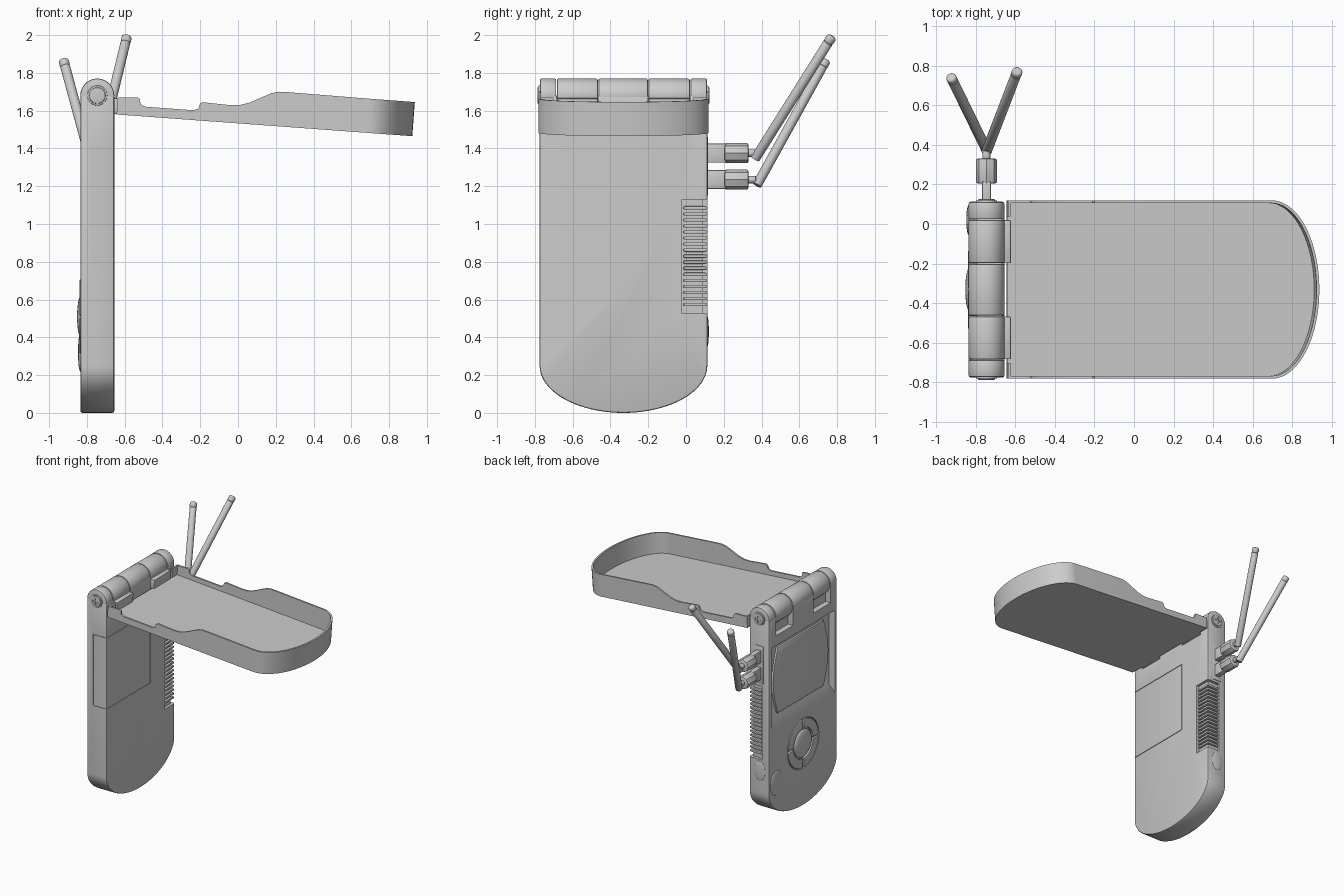
import bpy, bmesh, math
from mathutils import Vector, Matrix

if "Cube" in bpy.data.objects:
    bpy.data.objects.remove(bpy.data.objects["Cube"])


def make(name, bm, bevel=0.0, segs=2):
    bmesh.ops.recalc_face_normals(bm, faces=bm.faces)
    me = bpy.data.meshes.new(name)
    bm.to_mesh(me)
    bm.free()
    ob = bpy.data.objects.new(name, me)
    bpy.context.collection.objects.link(ob)
    if bevel:
        m = ob.modifiers.new("bevel", 'BEVEL')
        m.width, m.segments, m.limit_method, m.angle_limit = bevel, segs, 'ANGLE', math.radians(50)
        apply(ob, m)
    return ob


def activate(ob):
    bpy.ops.object.select_all(action='DESELECT')
    ob.select_set(True)
    bpy.context.view_layer.objects.active = ob


def apply(ob, m):
    activate(ob)
    bpy.ops.object.modifier_apply(modifier=m.name)


def box(name, lo, hi, bevel=0.0):
    lo, hi = Vector(lo), Vector(hi)
    bm = bmesh.new()
    bmesh.ops.create_cube(bm, size=1, matrix=Matrix.Translation((lo + hi) / 2) @ Matrix.Diagonal((*(hi - lo), 1)))
    return make(name, bm, bevel)


def rod(name, a, b, r, bevel=0.0, n=32, segs=2):
    a, b = Vector(a), Vector(b)
    d = b - a
    bm = bmesh.new()
    bmesh.ops.create_cone(bm, cap_ends=True, segments=n, radius1=r, radius2=r, depth=d.length,
                          matrix=Matrix.Translation((a + b) / 2) @ d.to_track_quat('Z', 'Y').to_matrix().to_4x4())
    return make(name, bm, bevel, segs)


def prism(name, pts, x0, x1, bevel=0.0, pts1=None):
    bm = bmesh.new()
    a = [bm.verts.new((x0, y, z)) for y, z in pts]
    b = [bm.verts.new((x1, y, z)) for y, z in (pts1 or pts)]
    bm.faces.new(a)
    bm.faces.new(b)
    for i in range(len(a)):
        j = (i + 1) % len(a)
        bm.faces.new((a[i], a[j], b[j], b[i]))
    return make(name, bm, bevel)


def ellipsoid(name, c, r):
    bm = bmesh.new()
    bmesh.ops.create_uvsphere(bm, u_segments=32, v_segments=16, radius=1,
                              matrix=Matrix.Translation(c) @ Matrix.Diagonal((*r, 1)))
    return make(name, bm)


def cut(ob, cutter):
    m = ob.modifiers.new("cut", 'BOOLEAN')
    m.operation, m.solver, m.object = 'DIFFERENCE', 'EXACT', cutter
    apply(ob, m)
    bpy.data.objects.remove(cutter)


XB, XF, XC = -0.835, -0.655, -0.745      # screen face, rear face, middle
Y0, Y1, YC = -0.775, 0.113, -0.331
HZ = 1.68                                # hinge axis height

# body slab with elliptical bottom
arc = [(YC + (Y1 - YC) * math.cos(t), 0.25 - 0.25 * math.sin(t))
       for t in [math.pi * i / 40 for i in range(41)]]
body = prism("body", arc + [(Y0, HZ), (Y1, HZ)], XB, XF, 0.01)

# hinge slots, vent recess and battery panel grooves
knuckles = [(-0.685, -0.465), (-0.2, 0.022)]
for a, b in knuckles:
    cut(body, box("c", (-0.9, a, 1.53), (-0.79, b, 1.8)))
    cut(body, box("c", (-0.67, a, 1.57), (-0.6, b, 1.8)))
cut(body, box("c", (-0.677, -0.022, 0.525), (-0.6, 0.2, 1.13)))
cut(body, box("c", (-0.77, 0.09, 0.525), (-0.6, 0.2, 1.13)))
g = 0.005
for z in (0.815, 1.4):
    cut(body, box("c", (XF - g, -0.9, z - g / 2), (-0.6, -0.205, z + g / 2)))
    cut(body, box("c", (-0.775, -0.9, z - g / 2), (-0.6, Y0 + g, z + g / 2)))
cut(body, box("c", (XF - g, -0.208, 0.815), (-0.6, -0.203, 1.4)))
cut(body, box("c", (-0.777, -0.9, 0.815), (-0.772, Y0 + g, 1.4)))

# screen recess with sloped frame, and glass with bowed sides
outer = [(-0.745, 0.77), (0.075, 0.77), (0.075, 1.45), (-0.745, 1.45)]
inner = [(-0.715, 0.84), (0.045, 0.84), (0.045, 1.43), (-0.715, 1.43)]
cut(body, prism("c", outer, XB - 0.001, -0.8, pts1=inner))
side = [(0.3 + 0.06 * math.cos(math.pi * t / 2), 0.27 * t) for t in [i / 6 for i in range(-6, 7)]]
glass = [(YC + y, 1.135 + z) for y, z in side] + [(YC - y, 1.135 - z) for y, z in side]
prism("screen_glass", glass, -0.815, -0.79, 0.006)

# navigation pad
PZ = 0.51
cut(body, rod("c", (-0.9, YC, PZ), (-0.822, YC, PZ), 0.205, n=48))
for k in range(4):
    ts = [math.radians(k * 90 + 3 + 84 * i / 12) for i in range(13)]
    pts = [(YC + 0.197 * math.cos(t), PZ + 0.197 * math.sin(t)) for t in ts]
    pts += [(YC + 0.125 * math.cos(t), PZ + 0.125 * math.sin(t)) for t in reversed(ts)]
    prism("pad_segment", pts, -0.838, -0.815, 0.003)
ellipsoid("pad_centre_button", (-0.83, YC, PZ), (0.022, 0.113, 0.113))
ellipsoid("corner_button", (-0.835, 0.02, 0.32), (0.012, 0.075, 0.1))
ellipsoid("side_button", (-0.75, Y1, 0.43), (0.05, 0.008, 0.08))

# vent slats wrapping the corner
for i in range(17):
    z = 0.565 + i * 0.032
    box("vent_slat", (-0.68, -0.012, z), (XF - 0.004, Y1 - 0.004, z + 0.017), 0.003)
    box("vent_slat_side", (-0.765, 0.085, z), (XF - 0.006, Y1 - 0.004, z + 0.017), 0.003)

# hinge barrel segments and end screws
ys = [Y0, -0.685, -0.465, -0.2, 0.022, Y1]
for a, b in zip(ys, ys[1:]):
    rod("hinge_barrel", (XC, a + 0.002, HZ), (XC, b - 0.002, HZ), 0.09, 0.008, 48)
for y, s in ((Y0, -1), (Y1, 1)):
    rod("hinge_screw_rim", (XC, y - s * 0.01, HZ), (XC, y + s * 0.006, HZ), 0.053, 0.004)
    screw = rod("hinge_screw", (XC, y - s * 0.01, HZ), (XC, y + s * 0.012, HZ), 0.043, 0.005)
    cy = y + s * 0.012
    for w, h in ((0.027, 0.007), (0.007, 0.027)):
        cut(screw, box("c", (XC - w, cy - 0.008, HZ - h), (XC + w, cy + 0.008, HZ + h)))

# lid tray: rim height along each side, then a round nose
rim = [(0, .09), (.105, .097), (.118, .09), (.122, .064), (.145, .052), (.405, .052), (.43, .062),
       (.437, .09), (.45, .098), (.6, .093), (.65, .098), (.7, .115), (.76, .147), (.81, .173),
       (.85, .183), (.9, .184), (1.33, .181)]
LY, HW = -0.331, 0.45
nose = [(1.33 + 0.24 * math.cos(t), LY + HW * math.sin(t), 0.181)
        for t in [math.pi * i / 40 - math.pi / 2 for i in range(1, 40)]]
path = [(u, LY - HW, h) for u, h in rim] + nose + [(u, LY + HW, h) for u, h in reversed(rim)]
bm = bmesh.new()
low = [bm.verts.new((u, y, 0)) for u, y, h in path]
top = [bm.verts.new((u, y, h)) for u, y, h in path]
for i in range(len(path) - 1):
    bm.faces.new((low[i], low[i + 1], top[i + 1], top[i]))
bm.faces.new(low[::-1])
me = bpy.data.meshes.new("lid_tray")
bm.to_mesh(me)
bm.free()
lid = bpy.data.objects.new("lid_tray", me)
bpy.context.collection.objects.link(lid)
m = lid.modifiers.new("wall", 'SOLIDIFY')
m.thickness, m.offset, m.use_even_offset = 0.014, -1, True
apply(lid, m)
parts = [lid]
for y in (LY - HW, LY + HW - 0.08):
    parts.append(box("lid_corner_lip", (0, y, 0), (0.014, y + 0.08, 0.09)))
for a, b in knuckles:
    parts.append(box("lid_hinge_tab", (-0.03, a + 0.003, 0.002), (0.015, b - 0.003, 0.085), 0.004))
lid_matrix = Matrix.Translation((-0.643, 0, 1.58)) @ Matrix.Rotation(math.radians(4.2), 4, 'Y')
for p in parts:
    p.matrix_world = lid_matrix

# antenna mount and two swivel antennas
box("antenna_plate", (-0.785, 0.1, 1.15), (-0.705, Y1 + 0.004, 1.46), 0.003)
for z, yb, tip in ((1.375, 0.365, (-0.59, 0.768, 1.985)), (1.235, 0.375, (-0.922, 0.737, 1.86))):
    box("antenna_neck", (-0.767, 0.1, z - 0.05), (-0.723, 0.215, z + 0.05), 0.006)
    rod("antenna_nut", (XC, 0.205, z), (XC, 0.33, z), 0.053, 0.008, 8)
    rod("antenna_pin", (XC, 0.32, z), (XC, 0.37, z), 0.02, 0.003, 16)
    base, tip = Vector((XC, yb, z - 0.03)), Vector(tip)
    d = (tip - base).normalized()
    rod("antenna_rod", base, tip - d * 0.03, 0.026, 0.004, 24)
    rod("antenna_tip", tip - d * 0.034, tip + d * 0.012, 0.027, 0.014, 24, 4)

for ob in list(bpy.context.scene.objects):
    activate(ob)
    bpy.ops.object.shade_smooth_by_angle(angle=math.radians(30))
